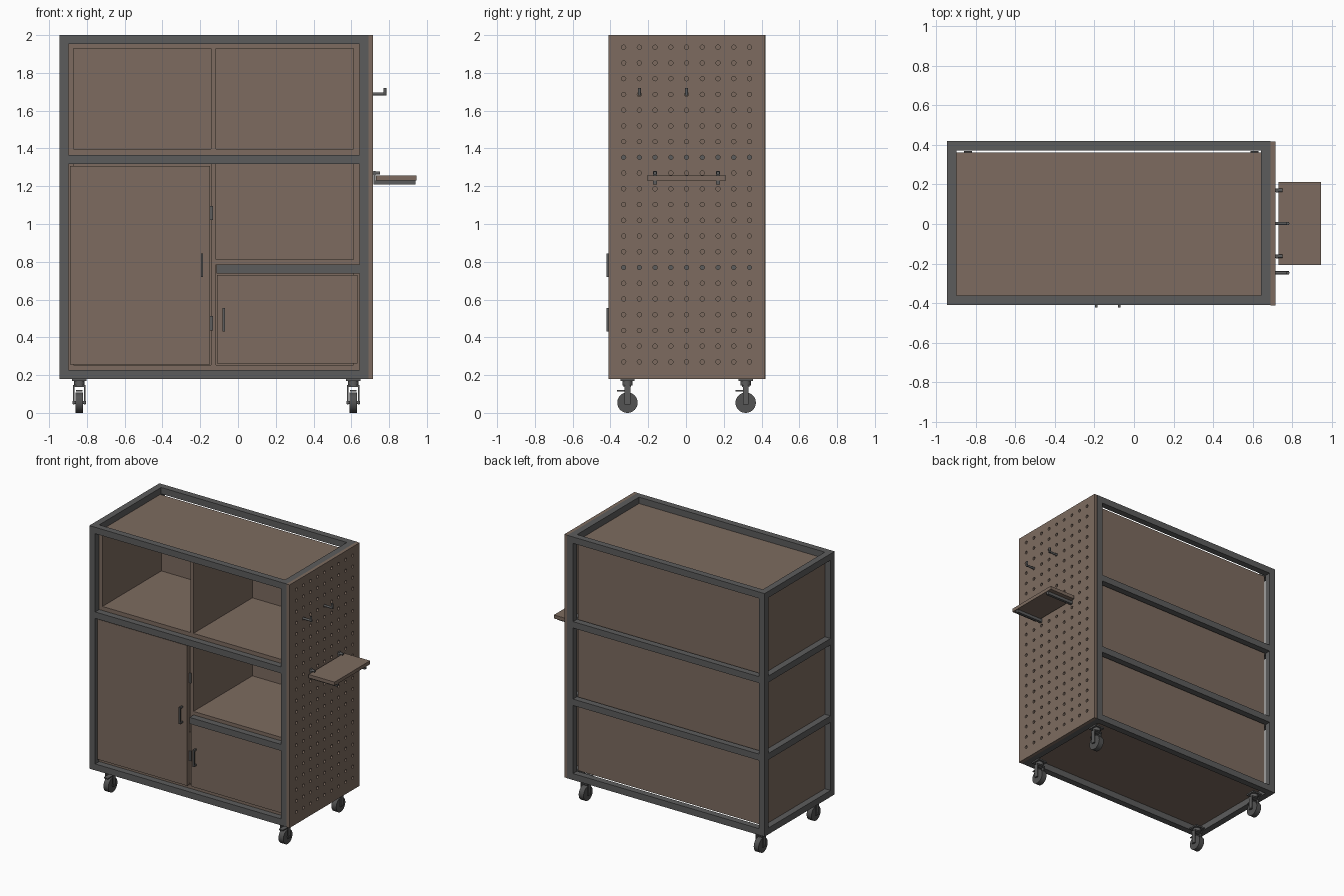
import bpy, bmesh, math
from mathutils import Matrix, Vector

if "Cube" in bpy.data.objects:
    bpy.data.objects.remove(bpy.data.objects["Cube"])


def material(name, rgb):
    m = bpy.data.materials.new(name)
    m.diffuse_color = (*rgb, 1)
    m.use_nodes = True
    m.node_tree.nodes["Principled BSDF"].inputs["Base Color"].default_value = m.diffuse_color
    return m


WOOD = material("brown_wood", (0.205, 0.148, 0.115))
STEEL = material("grey_steel", (0.108, 0.108, 0.108))
RUBBER = material("dark_rubber", (0.085, 0.085, 0.085))


def finish(name, bm, mat, smooth=False):
    mesh = bpy.data.meshes.new(name)
    bm.to_mesh(mesh)
    bm.free()
    ob = bpy.data.objects.new(name, mesh)
    bpy.context.collection.objects.link(ob)
    mesh.materials.append(mat)
    if smooth:
        bpy.ops.object.select_all(action='DESELECT')
        ob.select_set(True)
        bpy.context.view_layer.objects.active = ob
        bpy.ops.object.shade_smooth_by_angle(angle=math.radians(35))
    return ob


def add_box(bm, x0, x1, y0, y1, z0, z1):
    mid = Vector(((x0 + x1) / 2, (y0 + y1) / 2, (z0 + z1) / 2))
    size = Matrix.Diagonal((x1 - x0, y1 - y0, z1 - z0, 1))
    bmesh.ops.create_cube(bm, size=1, matrix=Matrix.Translation(mid) @ size)


def add_rod(bm, a, b, r, n=12):
    a, b = Vector(a), Vector(b)
    turn = (b - a).to_track_quat('Z', 'Y').to_matrix().to_4x4()
    bmesh.ops.create_cone(bm, cap_ends=True, segments=n, radius1=r, radius2=r,
                          depth=(b - a).length,
                          matrix=Matrix.Translation((a + b) / 2) @ turn)


def boxes(name, mat, *dims):
    bm = bmesh.new()
    for d in dims:
        add_box(bm, *d)
    return finish(name, bm, mat)


# Main dimensions of the tube frame
T = 0.048
X0, X1, Y0, Y1, Z0, Z1 = -0.945, 0.69, -0.409, 0.42, 0.18, 2.0
XI0, XI1, YI0, YI1 = X0 + T, X1 - T, Y0 + T, Y1 - T
LEVELS = (Z0, 0.738, 1.318, Z1 - T)

# Corner posts
boxes("frame_posts", STEEL, *[(x, x + T, y, y + T, Z0, Z1)
                              for x in (X0, XI1) for y in (Y0, YI1)])

# Rails on the back and both sides
boxes("back_rails", STEEL, *[(XI0, XI1, YI1, Y1, z, z + T) for z in LEVELS])
boxes("side_rails", STEEL, *[(x, x + T, YI0, YI1, z, z + T)
                             for x in (X0, XI1) for z in LEVELS])

# Front rails; the lower middle one only spans the right bay
boxes("front_rails", STEEL, *[(-0.115 if i == 1 else XI0, XI1, Y0, YI0, z, z + T)
                              for i, z in enumerate(LEVELS)])

# Wooden carcass
YB = 0.361
boxes("top_panel", WOOD, (XI0, XI1, YI0, YB, 1.928, 1.952))
boxes("bottom_panel", WOOD, (XI0, XI1, YI0, YB, 0.228, 0.254))
boxes("left_panel", WOOD, (XI0, -0.87, YI0, YB, 0.254, 1.928))
boxes("right_panel", WOOD, (0.612, XI1, YI0, YB, 0.254, 1.928))
boxes("back_panel", WOOD, (-0.87, 0.612, 0.336, YB, 0.254, 1.928))
boxes("divider", WOOD, (-0.142, -0.116, YI0, 0.336, 0.254, 1.928))
boxes("upper_shelf", WOOD, (-0.87, -0.142, YI0, 0.336, 1.366, 1.396),
      (-0.116, 0.612, YI0, 0.336, 1.366, 1.396))
boxes("lower_shelf", WOOD, (-0.116, 0.612, YI0, 0.336, 0.786, 0.812))

# Doors
boxes("tall_door", WOOD, (-0.89, -0.148, -0.39, -0.363, 0.257, 1.306))
boxes("small_door", WOOD, (-0.111, 0.633, -0.39, -0.363, 0.262, 0.73))

# Hinge plates on the divider edge
boxes("hinges", STEEL, *[(-0.147, -0.132, -0.37, -0.361, z, z + 0.075)
                         for z in (0.437, 1.02)])

# Door handles
for name, x, z in (("tall_door_handle", -0.19, 0.72), ("small_door_handle", -0.075, 0.43)):
    boxes(name, STEEL, (x - 0.006, x + 0.006, -0.422, -0.41, z, z + 0.125),
          *[(x - 0.006, x + 0.006, -0.41, -0.39, h, h + 0.012) for h in (z, z + 0.113)])

# Pegboard with a regular grid of drilled holes
pegboard = boxes("pegboard", WOOD, (X1, 0.715, Y0 - 0.002, Y1 - 0.002, Z0, Z1))
STEP = 0.0833
bm = bmesh.new()
for i in range(9):
    for j in range(21):
        y, z = 0.003 + (i - 4) * STEP, 0.27 + j * STEP
        add_rod(bm, (X1 - 0.01, y, z), (0.725, y, z), 0.0115)
cutter = finish("hole_cutter", bm, WOOD)
cutter.hide_render = True
cut = pegboard.modifiers.new("holes", 'BOOLEAN')
cut.operation = 'DIFFERENCE'
cut.solver = 'EXACT'
cut.object = cutter
bpy.context.view_layer.objects.active = pegboard
bpy.ops.object.modifier_apply(modifier="holes")
bpy.data.objects.remove(cutter)

# Two bent hooks
for k, y in enumerate((0.003 - 3 * STEP, 0.003)):
    bm = bmesh.new()
    add_rod(bm, (0.69, y, 1.688), (0.785, y, 1.688), 0.008)
    add_rod(bm, (0.778, y, 1.681), (0.778, y, 1.72), 0.008)
    finish("hook_%d" % (k + 1), bm, STEEL, True)

# Side shelf and its brackets
boxes("side_shelf", WOOD, (0.73, 0.945, -0.207, 0.213, 1.23, 1.256))
for k, y in enumerate((0.003 - 2 * STEP, 0.003 + 2 * STEP)):
    bm = bmesh.new()
    add_box(bm, 0.717, 0.729, y - 0.01, y + 0.01, 1.208, 1.28)
    add_box(bm, 0.717, 0.94, y - 0.01, y + 0.01, 1.208, 1.23)
    add_rod(bm, (0.69, y, 1.27), (0.752, y, 1.27), 0.009)
    finish("shelf_bracket_%d" % (k + 1), bm, STEEL)

# Casters: plate, swivel, fork, brake lever and wheel
n = 0
for cx in (-0.84, 0.61):
    for cy in (-0.31, 0.316):
        n += 1
        bm = bmesh.new()
        add_box(bm, cx - 0.038, cx + 0.038, cy - 0.038, cy + 0.038, 0.169, 0.18)
        add_rod(bm, (cx, cy, 0.145), (cx, cy, 0.17), 0.027, 20)
        add_box(bm, cx - 0.033, cx + 0.033, cy - 0.02, cy + 0.02, 0.138, 0.148)
        for s in (-1, 1):
            a, b = sorted((cx + s * 0.026, cx + s * 0.033))
            add_box(bm, a, b, cy - 0.015, cy + 0.015, 0.045, 0.138)
        add_box(bm, cx - 0.017, cx + 0.017, cy - 0.054, cy + 0.01, 0.114, 0.122)
        add_rod(bm, (cx - 0.035, cy, 0.055), (cx + 0.035, cy, 0.055), 0.009)
        finish("caster_fork_%d" % n, bm, STEEL, True)
        bm = bmesh.new()
        add_rod(bm, (cx - 0.02, cy, 0.054), (cx + 0.02, cy, 0.054), 0.054, 32)
        finish("caster_wheel_%d" % n, bm, RUBBER, True)
